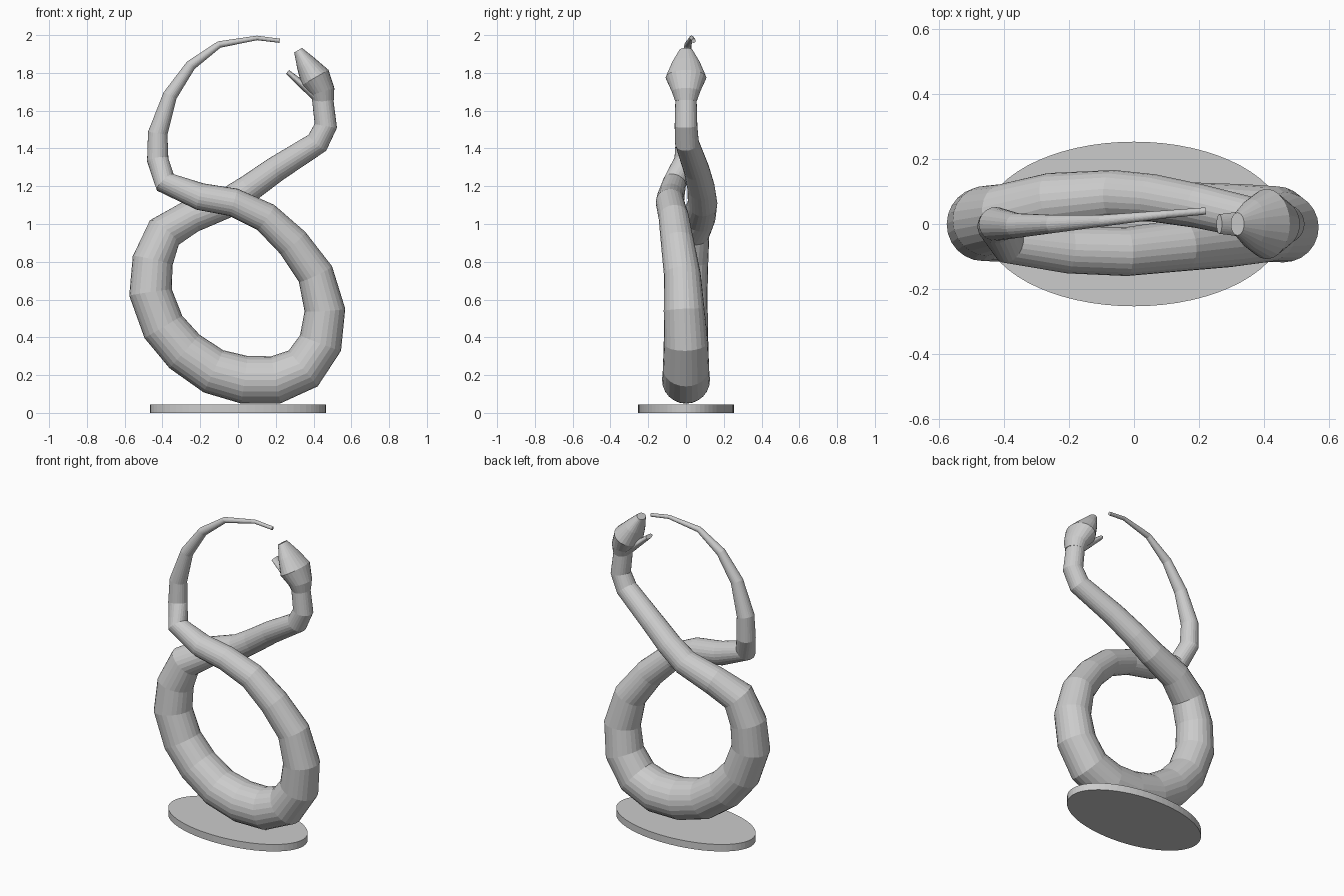
import bpy, bmesh, math
from mathutils import Vector


def loft(name, rings, sides=24):
    """Tube through rings (x, y, z, radius in the coil plane, radius sideways)."""
    pts = [Vector(r[:3]) for r in rings]
    bm = bmesh.new()
    loops = []
    for i, r in enumerate(rings):
        t = Vector()
        if i > 0:
            t += (pts[i] - pts[i - 1]).normalized()
        if i < len(pts) - 1:
            t += (pts[i + 1] - pts[i]).normalized()
        t.normalize()
        side = Vector((0, 1, 0))
        side = (side - t * side.dot(t)).normalized()
        up = t.cross(side)
        loop = []
        for k in range(sides):
            a = 2 * math.pi * k / sides
            loop.append(bm.verts.new(pts[i] + up * (r[3] * math.cos(a)) + side * (r[-1] * math.sin(a))))
        loops.append(loop)
    for a, b in zip(loops, loops[1:]):
        for k in range(sides):
            n = (k + 1) % sides
            bm.faces.new((a[k], a[n], b[n], b[k]))
    bm.faces.new(loops[0])
    bm.faces.new(loops[-1])
    bmesh.ops.recalc_face_normals(bm, faces=bm.faces)
    me = bpy.data.meshes.new(name)
    bm.to_mesh(me)
    bm.free()
    ob = bpy.data.objects.new(name, me)
    bpy.context.collection.objects.link(ob)
    return ob


# Oval base plate
bpy.ops.mesh.primitive_cylinder_add(vertices=64, radius=1, depth=1, location=(0, 0, 0.0225))
base = bpy.context.object
base.name = "base"
base.scale = (0.465, 0.253, 0.045)

# Figure-eight body, tail tip to neck
loft("body", [
    (0.22, 0.04, 1.97, 0.011),
    (0.10, 0.03, 1.985, 0.012),
    (-0.10, 0.01, 1.95, 0.018),
    (-0.25, 0.0, 1.84, 0.028),
    (-0.36, -0.005, 1.68, 0.038),
    (-0.425, 0.0, 1.48, 0.052),
    (-0.425, -0.005, 1.34, 0.057),
    (-0.385, -0.06, 1.22, 0.062),
    (-0.20, -0.08, 1.145, 0.072),
    (-0.025, -0.085, 1.115, 0.075),
    (0.147, -0.065, 1.035, 0.08),
    (0.29, -0.045, 0.90, 0.088),
    (0.41, -0.02, 0.735, 0.097),
    (0.46, -0.01, 0.545, 0.108),
    (0.437, 0.0, 0.37, 0.116),
    (0.345, 0.0, 0.235, 0.122),
    (0.20, 0.0, 0.175, 0.127),
    (0.035, 0.0, 0.175, 0.127),
    (-0.13, 0.0, 0.22, 0.123),
    (-0.283, 0.0, 0.325, 0.119),
    (-0.395, 0.0, 0.455, 0.116),
    (-0.463, 0.0, 0.637, 0.114),
    (-0.452, 0.01, 0.805, 0.108),
    (-0.39, 0.025, 0.955, 0.1),
    (-0.25, 0.07, 1.04, 0.088),
    (-0.06, 0.088, 1.11, 0.078),
    (0.06, 0.08, 1.19, 0.073),
    (0.20, 0.055, 1.29, 0.068),
    (0.42, 0.005, 1.43, 0.063),
    (0.465, 0.0, 1.52, 0.06),
    (0.447, 0.0, 1.67, 0.056),
])

# Tapered head
loft("head", [
    (0.453, 0, 1.65, 0.055, 0.057),
    (0.446, 0, 1.70, 0.067, 0.075),
    (0.408, 0, 1.775, 0.082, 0.108),
    (0.36, 0, 1.85, 0.054, 0.076),
    (0.318, 0, 1.92, 0.024, 0.035),
])

# Open lower jaw
loft("lower_jaw", [
    (0.44, 0, 1.655, 0.030, 0.055),
    (0.38, 0, 1.705, 0.024, 0.045),
    (0.262, 0, 1.805, 0.013, 0.03),
])
